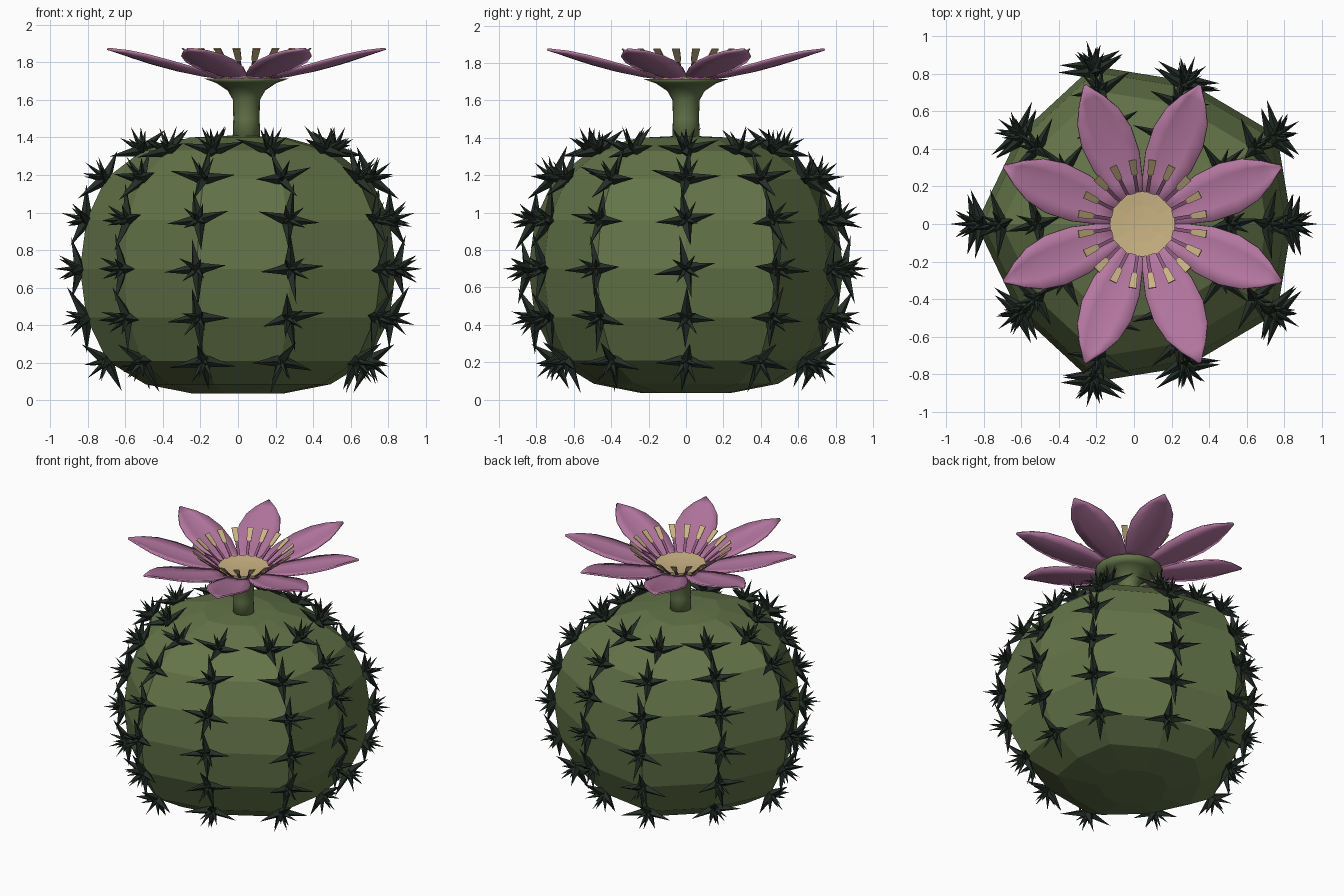
import bpy, bmesh, math, random
from mathutils import Vector, Matrix

if "Cube" in bpy.data.objects:
    bpy.data.objects.remove(bpy.data.objects["Cube"])
random.seed(4)


def material(name, rgb):
    m = bpy.data.materials.new(name)
    m.diffuse_color = (*rgb, 1)
    m.use_nodes = True
    m.node_tree.nodes["Principled BSDF"].inputs["Base Color"].default_value = m.diffuse_color
    return m


GREEN = material("cactus green", (0.125, 0.175, 0.066))
DARK = material("spine dark green", (0.017, 0.027, 0.019))
PINK = material("petal pink", (0.46, 0.185, 0.355))
PLUM = material("filament plum", (0.26, 0.10, 0.20))
YELLOW = material("pollen yellow", (0.60, 0.46, 0.23))


def finish(bm, name, mats, smooth=False, thick=0):
    bmesh.ops.recalc_face_normals(bm, faces=bm.faces)
    me = bpy.data.meshes.new(name)
    bm.to_mesh(me)
    bm.free()
    ob = bpy.data.objects.new(name, me)
    bpy.context.collection.objects.link(ob)
    for m in mats:
        me.materials.append(m)
    for p in me.polygons:
        p.use_smooth = smooth
    if thick:
        s = ob.modifiers.new("thickness", "SOLIDIFY")
        s.thickness = thick
        s.offset = 0
    return ob


def skin(bm, rings, caps=True):
    """Bridge rings of points into a closed tube."""
    loops = [[bm.verts.new(p) for p in r] for r in rings]
    n = len(loops[0])
    for a, b in zip(loops, loops[1:]):
        for i in range(n):
            j = (i + 1) % n
            bm.faces.new((a[i], a[j], b[j], b[i]))
    if caps:
        bm.faces.new(loops[0][::-1])
        bm.faces.new(loops[-1])


# Body: irregular ten-sided globe, mirrored front to back
half = [(0.85, 0), (0.77, 0.48), (0.28, 0.77), (-0.22, 0.85), (-0.62, 0.48), (-0.85, 0)]
columns = [Vector((x, y, 0)) for x, y in half + [(x, -y) for x, y in half[4:0:-1]]]
profile = [(0.035, 0.28), (0.085, 0.58), (0.21, 0.82), (0.44, 0.95), (0.70, 0.99),
           (0.96, 0.95), (1.18, 0.83), (1.33, 0.60), (1.40, 0.30), (1.41, 0.05)]
bm = bmesh.new()
skin(bm, [[c * s + Vector((0, 0, z)) for c in columns] for z, s in profile])
finish(bm, "cactus_body", [GREEN])


# Spines: a star of flat-lying and raised thorns on each body corner
def thorn(bm, base, direction, length, radius):
    d = direction.normalized()
    rot = d.to_track_quat('Z', 'Y').to_matrix()
    ring = [bm.verts.new(base + rot @ Vector((radius * math.cos(a), radius * math.sin(a), 0)))
            for a in (math.tau * i / 4 for i in range(4))]
    tip = bm.verts.new(base + d * length)
    for i in range(4):
        bm.faces.new((ring[i], ring[(i + 1) % 4], tip))
    bm.faces.new(ring[::-1])


bm = bmesh.new()
for k in range(2, 8):
    z, s = profile[k]
    dz = profile[k + 1][0] - profile[k - 1][0]
    ds = (profile[k + 1][1] - profile[k - 1][1]) * 0.85
    for c in columns:
        out = c.normalized()
        n = (out * dz - Vector((0, 0, ds))).normalized()
        side = Vector((0, 0, 1)).cross(out)
        up = n.cross(side)
        base = c * s + Vector((0, 0, z))
        turn = random.uniform(-0.25, 0.25)
        for i in range(4):
            a = turn + i * math.pi / 2
            flat = side * math.cos(a) + up * math.sin(a)
            thorn(bm, base, flat + n * 0.28, random.uniform(0.16, 0.20), 0.034)
            b = a + math.pi / 4
            raised = side * math.cos(b) + up * math.sin(b)
            thorn(bm, base, raised * 0.8 + n, random.uniform(0.11, 0.15), 0.022)
        thorn(bm, base, n, 0.14, 0.02)
finish(bm, "spines", [DARK])

# Flower stalk flaring into a green cup
CX = 0.045
bm = bmesh.new()
stalk = [(0.075, 1.36), (0.07, 1.50), (0.072, 1.60), (0.10, 1.65), (0.16, 1.69), (0.23, 1.715)]
skin(bm, [[(CX + r * math.cos(i * math.tau / 16), r * math.sin(i * math.tau / 16), z)
           for i in range(16)] for r, z in stalk])
finish(bm, "flower_stalk", [GREEN], True)

# Pollen centre: shallow dish
bm = bmesh.new()
dish = [(0.17, 1.71), (0.175, 1.745), (0.10, 1.738), (0.03, 1.735)]
skin(bm, [[(CX + r * math.cos(i * math.tau / 12), r * math.sin(i * math.tau / 12), z)
           for i in range(12)] for r, z in dish])
finish(bm, "flower_centre", [YELLOW])


def strip(bm, rows, angle, cols, cup=0.0):
    """Leaf-like strip; rows are (radius, half width, height)."""
    rot = Matrix.Translation((CX, 0, 0)) @ Matrix.Rotation(angle, 4, 'Z')
    grid = []
    for r, w, z in rows:
        us = [2 * i / cols - 1 for i in range(cols + 1)]
        grid.append([bm.verts.new(rot @ Vector((r - 0.02 * u * u * (w > 0.04), u * w,
                     z + cup * u * u * w))) for u in us])
    made = []
    for a, b in zip(grid, grid[1:]):
        made.append([bm.faces.new((a[i], b[i], b[i + 1], a[i + 1])) for i in range(cols)])
    return made


# Eight pointed, gently rising petals
petal = [(0.12, 0.045, 1.712), (0.25, 0.095, 1.73), (0.38, 0.132, 1.755), (0.52, 0.142, 1.79),
         (0.64, 0.118, 1.825), (0.73, 0.07, 1.852), (0.80, 0.006, 1.872)]
bm = bmesh.new()
for i in range(8):
    strip(bm, petal, math.radians(22.5 + 45 * i), 4, 0.12)
finish(bm, "petals", [PINK], True, 0.012)

# Stamens: plum filaments with wider yellow tips
bm = bmesh.new()
for i in range(20):
    bands = strip(bm, [(0.17, 0.009, 1.735), (0.265, 0.010, 1.81), (0.27, 0.016, 1.815),
                       (0.345, 0.021, 1.875)], math.tau * (i + 0.5) / 20, 1)
    for row in bands[1:]:
        row[0].material_index = 1
finish(bm, "stamens", [PLUM, YELLOW], False, 0.006)
